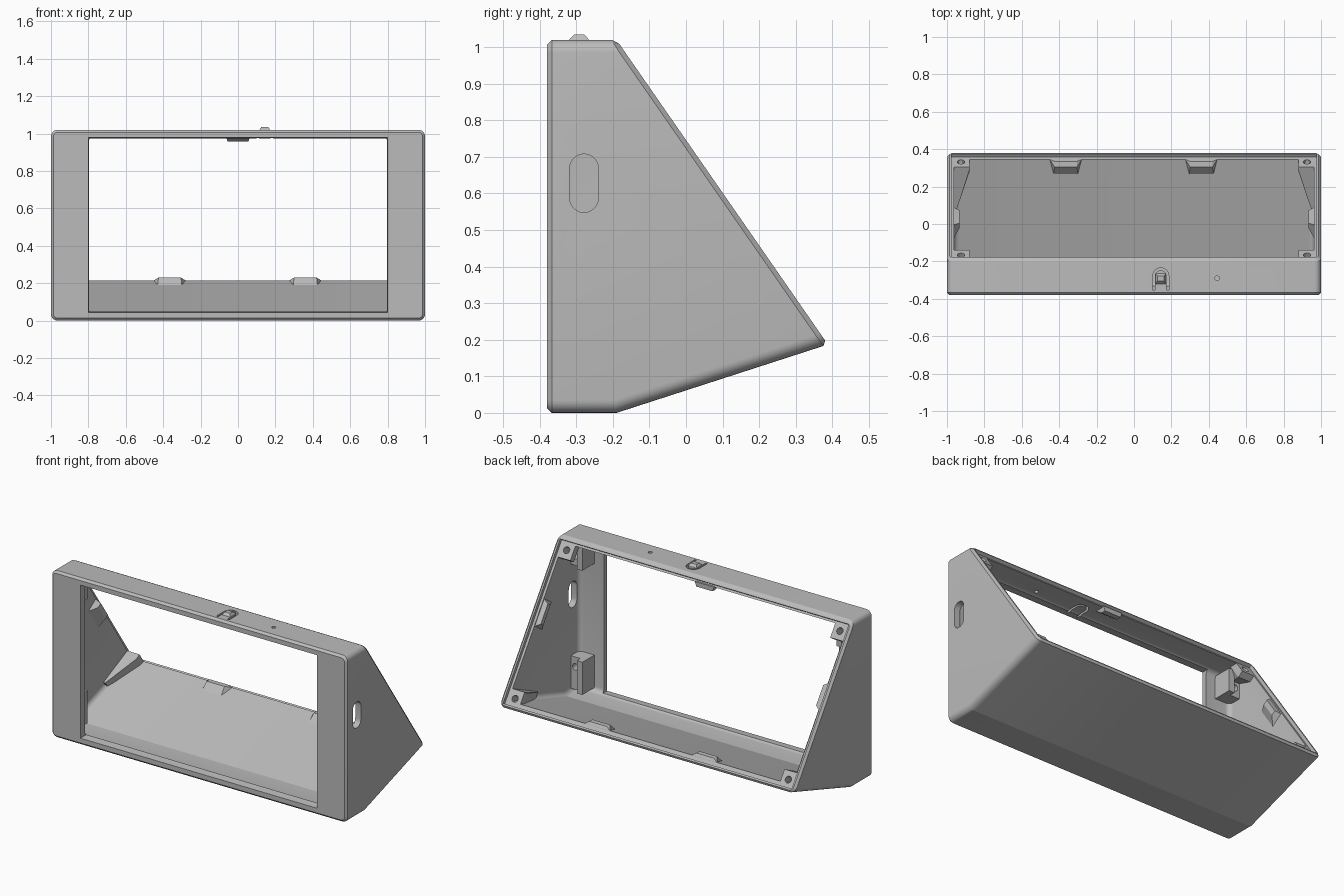
import bpy, bmesh, math
from mathutils import Vector as V

if "Cube" in bpy.data.objects:
    bpy.data.objects.remove(bpy.data.objects["Cube"])

grey = bpy.data.materials.new("plain grey")
grey.use_nodes = True
grey.diffuse_color = (0.5, 0.5, 0.5, 1)
grey.node_tree.nodes["Principled BSDF"].inputs["Base Color"].default_value = (0.5, 0.5, 0.5, 1)

# Axes of the sloping rear plane: down the slope, and outward
TOP = V((0, -0.19, 1.02))
DOWN = V((0, 0.57, -0.8215))
OUT = V((0, 0.8215, 0.57))
X, Y, Z = V((1, 0, 0)), V((0, 1, 0)), V((0, 0, 1))


def rear(x, s, d):
    return TOP + X * x + DOWN * s + OUT * d


def finish(name, bm):
    bmesh.ops.recalc_face_normals(bm, faces=bm.faces)
    mesh = bpy.data.meshes.new(name)
    bm.to_mesh(mesh)
    bm.free()
    mesh.materials.append(grey)
    obj = bpy.data.objects.new(name, mesh)
    bpy.context.collection.objects.link(obj)
    return obj


def prism_bm(points, depth):
    bm = bmesh.new()
    face = bm.faces.new([bm.verts.new(p) for p in points])
    ext = bmesh.ops.extrude_face_region(bm, geom=[face])
    bmesh.ops.translate(bm, vec=depth, verts=[g for g in ext["geom"] if isinstance(g, bmesh.types.BMVert)])
    bmesh.ops.recalc_face_normals(bm, faces=bm.faces)
    return bm


def prism(name, points, depth):
    return finish(name, prism_bm(points, depth))


def hulls(name, groups, mirror=False):
    """One convex solid per group of points, optionally repeated at -x."""
    bm = bmesh.new()
    for pts in groups:
        for side in ((1, -1) if mirror else (1,)):
            verts = [bm.verts.new((p[0] * side, p[1], p[2])) for p in pts]
            bmesh.ops.convex_hull(bm, input=verts)
    bmesh.ops.dissolve_limit(bm, angle_limit=0.01, verts=bm.verts, edges=bm.edges)
    return finish(name, bm)


def box(x, y, z):
    return [(a, b, c) for a in x for b in y for c in z]


def rear_box(x, s, d):
    return [rear(a, b, c) for a in x for b in s for c in d]


def arc(centre, a, b, radius, start, end, steps):
    angles = [math.radians(start + (end - start) * i / steps) for i in range(steps + 1)]
    return [centre + a * radius * math.cos(t) + b * radius * math.sin(t) for t in angles]


def cut(obj, cutter):
    mod = obj.modifiers.new("cut", "BOOLEAN")
    mod.operation, mod.solver, mod.object = "DIFFERENCE", "EXACT", cutter
    bpy.context.view_layer.objects.active = obj
    bpy.ops.object.modifier_apply(modifier=mod.name)
    bpy.data.objects.remove(cutter)


def drill(obj, centre, a, b, radius, depth):
    ring = arc(centre, a, b, radius, 0, 345, 23)
    cut(obj, prism("drill", ring, depth))


def round_edges(bm, test, offset, segments):
    edges = [e for e in bm.edges if test(*(v.co for v in e.verts))]
    bmesh.ops.bevel(bm, geom=edges, offset=offset, segments=segments, profile=0.5,
                    affect="EDGES", clamp_overlap=True)


def side_profile(x, pts):
    return [V((x, y, z)) for y, z in pts]


# Outer body: wedge profile with rounded sides and chamfered front and rear rims
body = prism_bm(side_profile(-1, [(-0.38, 0), (-0.19, 0), (0.388, 0.187), (-0.19, 1.02), (-0.38, 1.02)]), X * 2)
def on_front(p): return p.y < -0.3795
def on_rear(p): return abs((p - TOP).dot(OUT)) < 0.002
def on_side(p, q): return abs(p.x - q.x) < 0.01
round_edges(body, lambda p, q: on_side(p, q) and not (on_front(p) and on_front(q))
            and not (on_rear(p) and on_rear(q)), 0.035, 6)
round_edges(body, lambda p, q: on_front(p) and on_front(q), 0.013, 1)
round_edges(body, lambda p, q: on_rear(p) and on_rear(q), 0.013, 1)
shell = finish("enclosure_shell", body)

# Hollow interior with filleted corners
cavity = prism_bm(side_profile(-0.962, [(-0.342, 0.04), (-0.196, 0.04), (0.6, 0.298), (0.6, 0.98), (-0.342, 0.98)]),
                  X * 1.924)
round_edges(cavity, lambda p, q: (on_side(p, q) or (p.y < -0.3 and q.y < -0.3))
            and not (p.y > 0.59 and q.y > 0.59), 0.03, 6)
cut(shell, finish("cavity", cavity))

# Recess for the rear cover
cut(shell, hulls("cover_recess", [rear_box((-0.977, 0.977), (0.022, 0.99), (-0.02, 0.3))]))

# Front window with tapered reveal
cut(shell, hulls("window", [box((-0.803, 0.803), (-0.40,), (0.04, 0.981))
                            + box((-0.79, 0.79), (-0.34,), (0.052, 0.97))
                            + box((-0.79, 0.79), (-0.29,), (0.052, 0.97))]))

# Cable slot through one side wall
slot_low, slot_high = V((0.9, -0.279, 0.587)), V((0.9, -0.279, 0.669))
cut(shell, prism("slot", arc(slot_high, Y, Z, 0.039, 0, 180, 12)
                 + arc(slot_low, Y, Z, 0.039, 180, 360, 12), X * 0.2))

# U-shaped groove that frees the button tongue, and a pin hole
centre = V((0.143, -0.278, 0.93))
def leg(x): return V((x, -0.352, 0.93))
groove = ([leg(0.186)] + arc(centre, X, Y, 0.043, 0, 180, 12) + [leg(0.1), leg(0.112)]
          + arc(centre, X, Y, 0.031, 180, 0, 12) + [leg(0.174)])
cut(shell, prism("groove", groove, Z * 0.2))
drill(shell, V((0.445, -0.29, 0.93)), X, Y, 0.012, Z * 0.2)

# Raised button nub
nub = hulls("button_nub", [box((0.115, 0.171), (-0.32, -0.265), (1.01, 1.02))
                           + box((0.125, 0.161), (-0.305, -0.278), (1.035,))])

# Tapered screw bosses in the four rear corners
wide, thin = (0.88, 0.98), (0.95, 0.97)
bosses = hulls("screw_bosses", [
    rear_box(wide, (0.01, 0.12), (-0.02, -0.06)) + rear_box(thin, (-0.08, -0.02), (-0.17,)),
    rear_box(wide, (0.895, 0.992), (-0.02, -0.05)) + rear_box(thin, (0.85, 0.905), (-0.27,)),
], mirror=True)

# Mounting brackets behind the front panel, each a pad with a taller rib
brackets = hulls("panel_brackets", [
    box(x, (-0.355, y), z) for z in ((0.06, 0.26), (0.82, 0.96))
    for x, y in (((0.895, 0.97), -0.26), ((0.86, 0.897), -0.225))], mirror=True)

for side in (-1, 1):
    for s in (0.07, 0.945):
        drill(bosses, rear(0.925 * side, s, 0.02), X, DOWN, 0.02, OUT * -0.1)
    for z in (0.2, 0.88):
        drill(brackets, V((0.93 * side, -0.24, z)), X, Z, 0.02, Y * -0.08)

# Snap clips: two on the floor, one under the top, one on each side wall
floor_clips = hulls("floor_clips", [
    box((x - 0.085, x + 0.085), (0.345,), (0.19, 0.215))
    + box((x - 0.065, x + 0.065), (0.265,), (0.17, 0.188))
    + box((x - 0.06, x + 0.06), (0.305, 0.335), (0.23,)) for x in (-0.365, 0.36)])
top_clip = hulls("top_clip", [box((-0.065, 0.065), (-0.25, -0.178), (0.985,))
                              + box((-0.055, 0.055), (-0.21, -0.178), (0.957,))])
side_clips = hulls("side_clips", [rear_box((0.968,), (0.36, 0.53), (-0.025, -0.12))
                                  + rear_box((0.932,), (0.385, 0.505), (-0.03, -0.06))], mirror=True)

# Smooth the fillets and holes, keep the other edges crisp
for obj in (shell, nub, bosses, brackets, floor_clips, top_clip, side_clips):
    bpy.ops.object.select_all(action="DESELECT")
    obj.select_set(True)
    bpy.context.view_layer.objects.active = obj
    bpy.ops.object.shade_smooth_by_angle(angle=math.radians(16))
